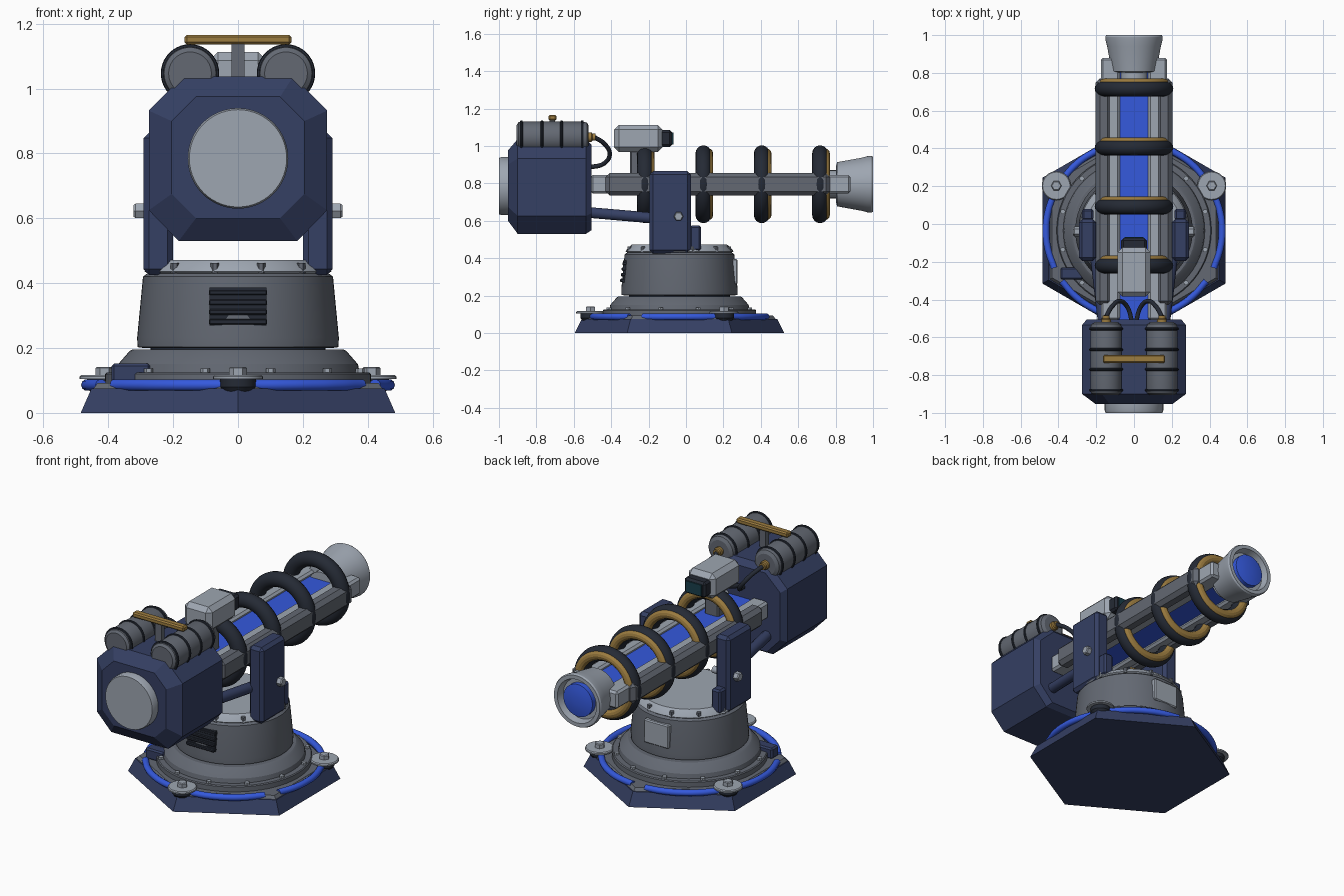
import bpy, bmesh, math
from mathutils import Vector, Matrix

if "Cube" in bpy.data.objects:
    bpy.data.objects.remove(bpy.data.objects["Cube"])
pi = math.pi
CY = -0.035   # centre line of the pedestal
BZ = 0.795    # barrel axis height

def mat(name, c):
    m = bpy.data.materials.new(name)
    m.diffuse_color = (*c, 1)
    m.use_nodes = True
    m.node_tree.nodes["Principled BSDF"].inputs["Base Color"].default_value = m.diffuse_color
    return m

NAVY = mat("navy_paint", (0.035, 0.05, 0.125))
BLUE = mat("blue_glow", (0.035, 0.1, 0.72))
GOLD = mat("brass", (0.33, 0.2, 0.05))
DARK = mat("dark_rubber", (0.018, 0.023, 0.035))
LIGHT = mat("light_steel", (0.34, 0.38, 0.44))
GREY = mat("mid_steel", (0.125, 0.14, 0.17))
GLASS = mat("teal_glass", (0.01, 0.05, 0.07))

def finish(name, bm, m, smooth=True):
    bmesh.ops.recalc_face_normals(bm, faces=bm.faces)
    me = bpy.data.meshes.new(name)
    bm.to_mesh(me)
    bm.free()
    ob = bpy.data.objects.new(name, me)
    bpy.context.collection.objects.link(ob)
    me.materials.append(m)
    if smooth:
        bpy.ops.object.select_all(action='DESELECT')
        ob.select_set(True)
        bpy.context.view_layer.objects.active = ob
        bpy.ops.object.shade_smooth_by_angle(angle=math.radians(28))
    return ob

def skin(name, rings, m, smooth=True, closed=False):
    bm = bmesh.new()
    vs = [[bm.verts.new(p) for p in r] for r in rings]
    n = len(rings[0])
    pairs = list(zip(vs, vs[1:])) + ([(vs[-1], vs[0])] if closed else [])
    for a, b in pairs:
        for i in range(n):
            bm.faces.new((a[i], a[(i + 1) % n], b[(i + 1) % n], b[i]))
    if not closed:
        bm.faces.new(vs[0])
        bm.faces.new(vs[-1])
    return finish(name, bm, m, smooth)

def lathe(name, prof, c, m, axis='Z', n=48, off=0, smooth=True, closed=False):
    """Revolve (radius, height) points about an axis through c."""
    def pt(r, h, a):
        u, v = r * math.cos(a), r * math.sin(a)
        return Vector(c) + Vector({'Z': (u, v, h), 'Y': (u, h, v), 'X': (h, u, v)}[axis])
    return skin(name, [[pt(r, h, off + 2 * pi * i / n) for i in range(n)] for r, h in prof], m, smooth, closed)

def ring(name, R, r, c, m, axis='Y', n=40, k=12):
    prof = [(R + r * math.cos(2 * pi * i / k), r * math.sin(2 * pi * i / k)) for i in range(k)]
    return lathe(name, prof, c, m, axis, n, closed=True)

def box(name, lo, hi, m, bev=0.0, rot=0.0):
    lo, hi = Vector(lo), Vector(hi)
    bm = bmesh.new()
    bmesh.ops.create_cube(bm, size=1, matrix=Matrix.Translation((lo + hi) / 2) @ Matrix.Rotation(rot, 4, 'Z')
                          @ Matrix.Diagonal((*(hi - lo), 1)))
    if bev:
        bmesh.ops.bevel(bm, geom=bm.edges[:], offset=bev, segments=1, affect='EDGES')
    return finish(name, bm, m, False)

def mbox(name, s, x0, x1, y0, y1, z0, z1, m, bev=0.0):
    a, b = sorted((s * x0, s * x1))
    return box(name, (a, y0, z0), (b, y1, z1), m, bev)

def tube(name, pts, r, m, smooth_path=True):
    cu = bpy.data.curves.new(name, 'CURVE')
    cu.dimensions = '3D'
    cu.bevel_depth, cu.bevel_resolution, cu.use_fill_caps = r, 3, True
    sp = cu.splines.new('BEZIER')
    sp.bezier_points.add(len(pts) - 1)
    for b, p in zip(sp.bezier_points, pts):
        b.co = p
        b.handle_left_type = b.handle_right_type = 'AUTO' if smooth_path else 'VECTOR'
    cu.materials.append(m)
    ob = bpy.data.objects.new(name, cu)
    bpy.context.collection.objects.link(ob)
    return ob

# Hexagonal base plate and deck
lathe("base_plate", [(0.56, 0), (0.522, 0.075)], (0, CY, 0), NAVY, n=6, off=pi / 6, smooth=False)
lathe("base_deck", [(0.515, 0.075), (0.5, 0.092)], (0, CY, 0), GREY, n=6, off=pi / 6, smooth=False)

# Six light strips along the hexagon edges
for k in range(6):
    arc = [k * pi / 3 + math.radians(d) for d in (-25, -12, 0, 12, 25)]
    tube("base_light_strip", [(0.466 * math.cos(a), CY + 0.466 * math.sin(a), 0.086) for a in arc], 0.018, BLUE)

# Three anchor feet with bolts
for a in (-pi / 2, pi / 6, 5 * pi / 6):
    c = (0.475 * math.cos(a), CY + 0.475 * math.sin(a), 0)
    lathe("anchor_socket", [(0.04, 0.06), (0.055, 0.08), (0.055, 0.106)], c, DARK, n=24)
    lathe("anchor_washer", [(0.077, 0.104), (0.077, 0.112), (0.072, 0.117)], c, LIGHT, n=32)
    lathe("anchor_bolt", [(0.028, 0.115), (0.028, 0.138), (0.023, 0.142)], c, LIGHT, n=6, smooth=False)

# Turntable ring, bolts, and junction box
lathe("turntable_ring", [(0.41, 0.09), (0.41, 0.12), (0.405, 0.125), (0.375, 0.125), (0.37, 0.15), (0.335, 0.19),
                         (0.325, 0.196), (0.28, 0.196)], (0, CY, 0), GREY, n=64)
for k in range(12):
    a = 2 * pi * (k + 0.5) / 12
    lathe("turntable_bolt", [(0.014, 0.12), (0.014, 0.137)],
          (0.39 * math.cos(a), CY + 0.39 * math.sin(a), 0), LIGHT, n=6, smooth=False)
box("junction_box", (-0.39, -0.295, 0.09), (-0.27, -0.23, 0.152), NAVY, 0.008)

# Rotating turret drum
lathe("turret_neck", [(0.27, 0.18), (0.27, 0.22)], (0, CY, 0), DARK)
lathe("turret_drum", [(0.29, 0.2), (0.31, 0.203), (0.311, 0.232), (0.293, 0.42), (0.28, 0.43)], (0, CY, 0), GREY, n=64)
lathe("turret_cap", [(0.275, 0.428), (0.288, 0.436), (0.284, 0.445), (0.255, 0.472)], (0, CY, 0), LIGHT, n=64)
for k in range(12):
    a = 2 * pi * (k + 0.5) / 12
    lathe("cap_bolt", [(0.013, 0.43), (0.013, 0.462)],
          (0.275 * math.cos(a), CY + 0.275 * math.sin(a), 0), GREY, n=6, smooth=False)

# Front vent and rear access panel
box("vent_recess", (-0.088, -0.338, 0.27), (0.088, -0.28, 0.387), DARK)
for k in range(4):
    y = -0.352 + 0.004 * k
    box("vent_slat", (-0.09, y, 0.272 + 0.03 * k), (0.09, y + 0.05, 0.29 + 0.03 * k), DARK, 0.004)
box("access_panel", (-0.08, 0.2, 0.26), (0.08, 0.276, 0.395), LIGHT, 0.006)

for s in (-1, 1):
    # Yoke arms with pivots
    mbox("yoke_arm", s, 0.2, 0.292, -0.195, 0.026, 0.425, 0.865, NAVY, 0.018)
    mbox("yoke_rear_block", s, 0.215, 0.275, 0.02, 0.08, 0.44, 0.575, NAVY, 0.01)
    lathe("yoke_bolt", [(0.026, 0.285 * s), (0.026, 0.316 * s), (0.021, 0.322 * s)], (0, -0.04, 0.623), LIGHT, 'X', 6,
          smooth=False)
    lathe("yoke_pin", [(0.02, 0.15 * s), (0.02, 0.21 * s)], (0, -0.04, 0.623), LIGHT, 'X', 16)
    # Barrel rails: light inner, grey outer
    mbox("inner_rail", s, 0.075, 0.175, -0.51, 0.88, BZ - 0.05, BZ + 0.05, LIGHT, 0.012)
    mbox("outer_rail", s, 0.118, 0.203, -0.43, 0.77, BZ - 0.06, BZ + 0.06, GREY, 0.022)
    # Elevation strut
    tube("elevation_strut", [(s * 0.16, -0.53, 0.645), (s * 0.205, -0.15, 0.612)], 0.03, NAVY, False)
    # Pressure tanks with bands, valves and hoses
    c = (s * 0.148, 0, 1.047)
    lathe("tank", [(0.066, -0.905), (0.08, -0.895), (0.083, -0.88), (0.083, -0.55), (0.078, -0.53), (0.06, -0.52)],
          c, GREY, 'Y', 40)
    for y in (-0.88, -0.77, -0.665, -0.555):
        ring("tank_band", 0.082, 0.008, (c[0], y, c[2]), DARK, n=40, k=8)
    lathe("tank_valve", [(0.025, -0.525), (0.025, -0.505), (0.019, -0.5), (0.019, -0.485)], c, GOLD, 'Y', 16)
    tube("tank_hose", [(s * 0.148, -0.49, 1.047), (s * 0.115, -0.435, 1.01), (s * 0.075, -0.408, 0.955),
                       (s * 0.035, -0.44, 0.905), (s * 0.01, -0.52, 0.885)], 0.012, DARK)

# Glowing core between the rails
box("barrel_core", (-0.078, -0.51, BZ - 0.03), (0.078, 0.83, BZ + 0.03), BLUE)

# Coil rings with brass inserts
for y in (-0.22, 0.093, 0.405, 0.717):
    ring("coil_ring", 0.166, 0.042, (0, y, BZ), DARK, n=56, k=16)
    ring("coil_insert", 0.165, 0.026, (0, y + 0.026, BZ), GOLD, n=56)

# Muzzle bell and lens
lathe("muzzle_collar", [(0.075, 0.76), (0.075, 0.82)], (0, 0, BZ), LIGHT, 'Y', 32)
lathe("muzzle", [(0.1, 0.803), (0.118, 0.808), (0.142, 0.94), (0.15, 0.97), (0.152, 0.99), (0.147, 1.0), (0.125, 1.0),
                 (0.115, 0.96)], (0, 0, BZ), LIGHT, 'Y', 56)
lathe("muzzle_lens", [(0.093, 0.95), (0.093, 0.99), (0.06, 0.997), (0.02, 1.0)], (0, 0, BZ), BLUE, 'Y', 40)
for s in (-1, 1):
    for z in (-0.035, 0, 0.035):
        mbox("muzzle_fin", s, 0.08, 0.135, 0.78, 0.87, BZ + z - 0.008, BZ + z + 0.008, LIGHT)

# Faceted breech housing
outer = [(0.17, 1.037), (0.275, 0.932), (0.275, 0.625), (0.183, 0.53)]
inner = [(0.13, 0.975), (0.205, 0.9), (0.205, 0.675), (0.13, 0.6)]
rear = [(0.155, 1.005), (0.25, 0.915), (0.25, 0.64), (0.165, 0.55)]
def octagon(half, y):
    return [(x, y, z) for x, z in half] + [(-x, y, z) for x, z in reversed(half)]
skin("breech", [octagon(inner, -0.952), octagon(outer, -0.9), octagon(outer, -0.535), octagon(rear, -0.505)],
     NAVY, smooth=False)
lathe("breech_cap", [(0.155, -0.94), (0.155, -0.988), (0.15, -1.0)], (0, 0, 0.785), LIGHT, 'Y', 56)

# Carry bar over the tanks
box("carry_bar", (-0.165, -0.735, 1.136), (0.165, -0.693, 1.166), GOLD, 0.007)
box("carry_bar_post", (-0.02, -0.73, 1.0), (0.02, -0.70, 1.14), GREY)

# Sighting camera on its mount
box("sight_mount", (-0.045, -0.3, BZ), (0.045, -0.23, 0.98), GREY, 0.008)
box("sight_body", (-0.088, -0.385, 0.968), (0.088, -0.125, 1.113), LIGHT, 0.026)
box("sight_hood", (-0.068, -0.14, 0.995), (0.068, -0.075, 1.085), DARK, 0.012)
box("sight_glass", (-0.05, -0.08, 1.008), (0.05, -0.068, 1.072), GLASS)
